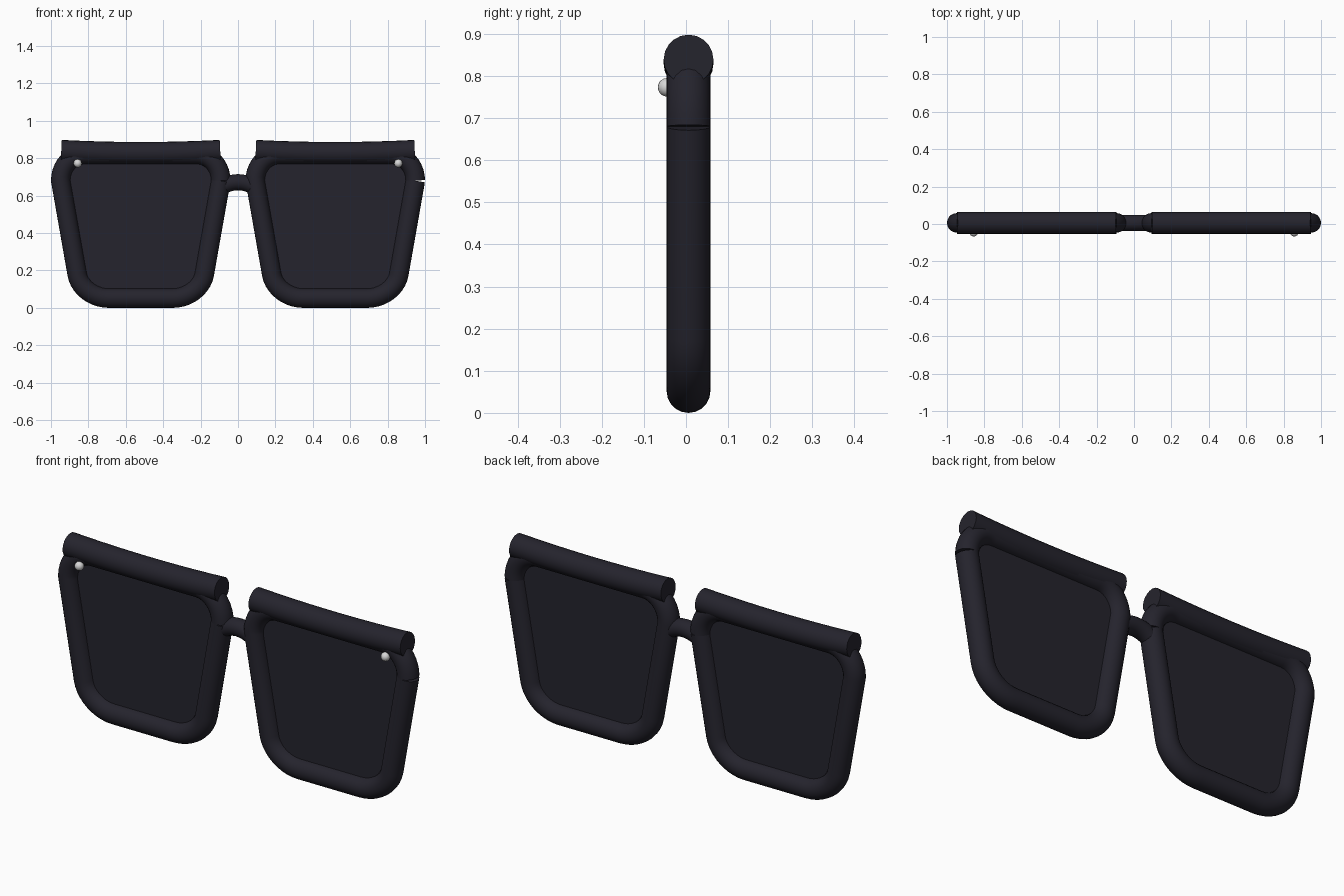
import bpy, bmesh, math
from mathutils import Vector

if "Cube" in bpy.data.objects:
    bpy.data.objects.remove(bpy.data.objects["Cube"])

YC = 0.006  # depth centre of the frame


def material(name, rgb):
    m = bpy.data.materials.new(name)
    m.diffuse_color = (*rgb, 1)
    m.use_nodes = True
    m.node_tree.nodes["Principled BSDF"].inputs["Base Color"].default_value = m.diffuse_color
    return m


BLACK = material("dark plastic", (0.018, 0.017, 0.026))
SILVER = material("silver metal", (0.68, 0.68, 0.68))


def finish(ob, mat):
    ob.data.materials.clear()
    ob.data.materials.append(mat)
    bpy.ops.object.select_all(action='DESELECT')
    ob.select_set(True)
    bpy.context.view_layer.objects.active = ob
    bpy.ops.object.shade_smooth_by_angle(angle=math.radians(40))


def tube(name, pts, radius, cx=0):
    """Capped round tube along (x, z) points."""
    cu = bpy.data.curves.new(name, 'CURVE')
    cu.dimensions = '3D'
    cu.bevel_depth = radius
    cu.bevel_resolution = 8
    cu.use_fill_caps = True
    sp = cu.splines.new('POLY')
    sp.points.add(len(pts) - 1)
    for p, (x, z) in zip(sp.points, pts):
        p.co = (x + cx, YC, z, 1)
    ob = bpy.data.objects.new(name, cu)
    bpy.context.collection.objects.link(ob)
    bpy.ops.object.select_all(action='DESELECT')
    ob.select_set(True)
    bpy.context.view_layer.objects.active = ob
    bpy.ops.object.convert(target='MESH')
    finish(bpy.context.object, BLACK)


def corner(a, c, b, n=10, k=0.56):
    """Rounded corner from a to b around control point c."""
    a, b, c = Vector(a), Vector(b), Vector(c)
    p, q = a.lerp(c, k), b.lerp(c, k)
    out = []
    for i in range(n + 1):
        t = i / n
        s = 1 - t
        out.append(tuple(a * s**3 + p * 3*s*s*t + q * 3*s*t*t + b * t**3))
    return out


# Rim outline: right side up over the top, round, and back to the start
top_r = corner((0.428, 0.68), (0.428, 0.82), (0.298, 0.82))
bot_r = corner((0.17, 0.052), (0.318, 0.052), (0.34, 0.18))
top_l = [(-x, z) for x, z in reversed(top_r)]
bot_l = [(-x, z) for x, z in reversed(bot_r)]
outline = top_r + top_l + bot_l + bot_r
rim_path = outline + [outline[0]]  # open ended, leaves the small seam

# Brow bar, gently bowed
brow_path = [(x, 0.828 + 0.011 * (x / 0.425) ** 2)
             for x in [-0.425 + 0.85 * i / 12 for i in range(13)]]

for side, cx in (("left", -0.52), ("right", 0.52)):
    tube(side + "_rim", rim_path, 0.052, cx)
    tube(side + "_brow_bar", brow_path, 0.059, cx)

    # Lens plate
    bm = bmesh.new()
    f = bm.faces.new([bm.verts.new((x + cx, YC - 0.008, z)) for x, z in outline])
    ext = bmesh.ops.extrude_face_region(bm, geom=[f])
    bmesh.ops.translate(bm, vec=(0, 0.016, 0),
                        verts=[v for v in ext['geom'] if isinstance(v, bmesh.types.BMVert)])
    bmesh.ops.recalc_face_normals(bm, faces=bm.faces)
    me = bpy.data.meshes.new(side + "_lens")
    bm.to_mesh(me)
    bm.free()
    lens = bpy.data.objects.new(side + "_lens", me)
    bpy.context.collection.objects.link(lens)
    finish(lens, BLACK)

    # Rivet on the outer top corner
    bpy.ops.mesh.primitive_uv_sphere_add(segments=16, ring_count=10, radius=0.022,
                                         location=(math.copysign(0.857, cx), -0.045, 0.773))
    rivet = bpy.context.object
    rivet.name = side + "_rivet"
    finish(rivet, SILVER)

# Arched nose bridge
tube("bridge", [(x, 0.672 - 0.027 * (x / 0.09) ** 2)
                for x in [-0.09 + 0.18 * i / 10 for i in range(11)]], 0.043)
